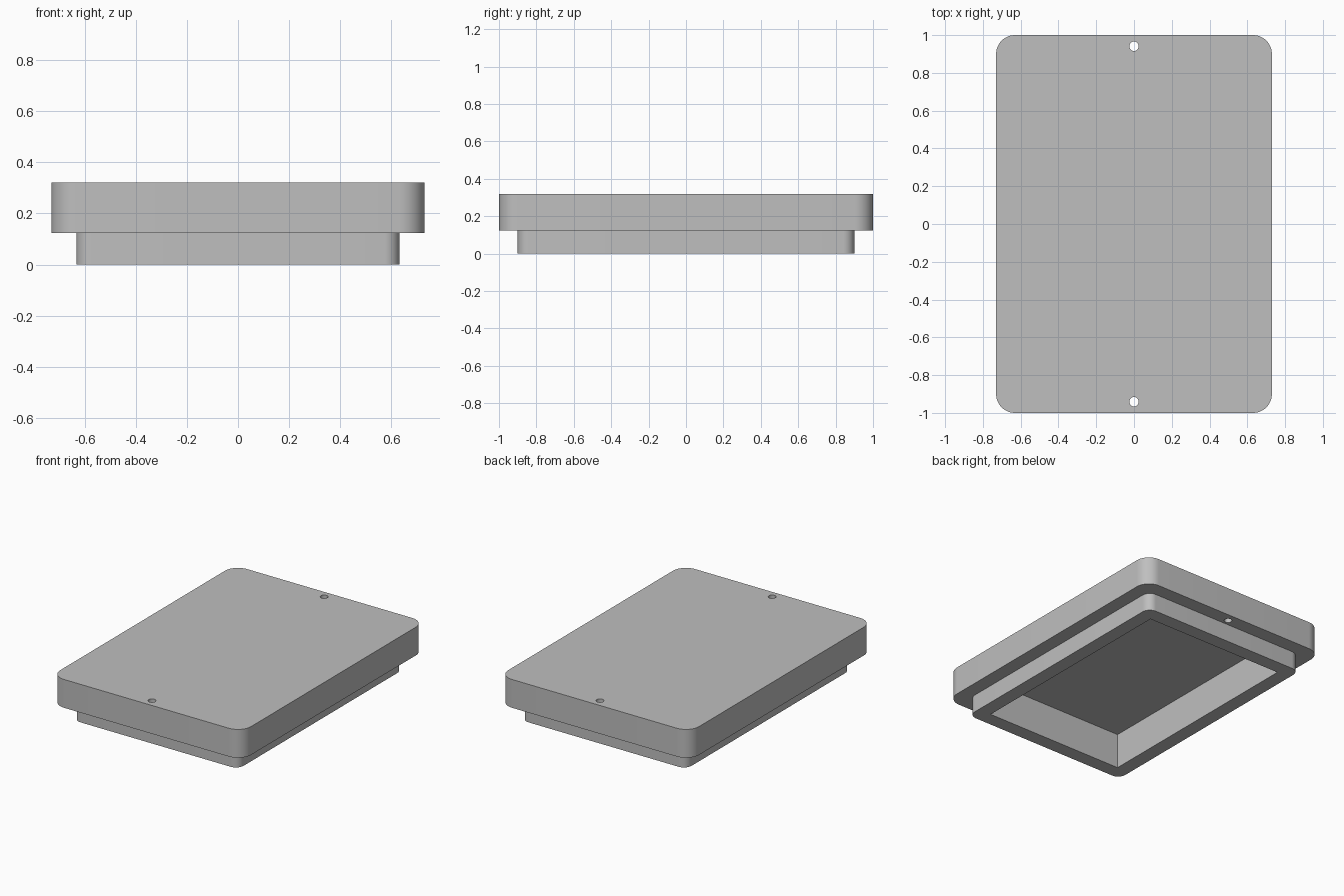
import bpy
import bmesh
from math import cos, sin, pi, radians

cube = bpy.data.objects.get("Cube")
if cube:
    bpy.data.objects.remove(cube, do_unlink=True)

# Heights
TOP, STEP, CEILING = 0.32, 0.124, 0.245

grey = bpy.data.materials.new("plain_grey")
grey.use_nodes = True
colour = (0.52, 0.52, 0.52, 1)
grey.diffuse_color = colour
grey.node_tree.nodes["Principled BSDF"].inputs["Base Color"].default_value = colour


def rounded_rectangle(half_x, half_y, radius, steps=12):
    """Outline points, counter-clockwise; radius 0 gives square corners."""
    if radius == 0:
        return [(half_x, half_y), (-half_x, half_y), (-half_x, -half_y), (half_x, -half_y)]
    points = []
    for quarter, (sx, sy) in enumerate([(1, 1), (-1, 1), (-1, -1), (1, -1)]):
        for i in range(steps + 1):
            a = (quarter + i / steps) * pi / 2
            points.append((sx * (half_x - radius) + radius * cos(a),
                           sy * (half_y - radius) + radius * sin(a)))
    return points


def circle(y, radius, steps=24):
    return [(radius * cos(2 * pi * i / steps), y + radius * sin(2 * pi * i / steps))
            for i in range(steps)]


bm = bmesh.new()


def wall(outline, z_low, z_high):
    """Vertical wall along an outline; returns its lower and upper edge loops."""
    low = [bm.verts.new((x, y, z_low)) for x, y in outline]
    high = [bm.verts.new((x, y, z_high)) for x, y in outline]
    n = len(outline)
    for i in range(n):
        j = (i + 1) % n
        bm.faces.new((low[i], low[j], high[j], high[i]))
    return [[bm.edges.get((ring[i], ring[(i + 1) % n])) for i in range(n)]
            for ring in (low, high)]


def cap(*loops):
    """Flat face between an outer loop and any inner loops."""
    bmesh.ops.triangle_fill(bm, use_beauty=True, normal=(0, 0, 1),
                            edges=[e for loop in loops for e in loop])


# Walls: wide cover, narrower rim, square pocket and two screw holes
cover_low, cover_high = wall(rounded_rectangle(0.73, 1.0, 0.1), STEP, TOP)
rim_low, rim_high = wall(rounded_rectangle(0.632, 0.9, 0.06), 0, STEP)
pocket_low, pocket_high = wall(rounded_rectangle(0.533, 0.8, 0), 0, CEILING)
holes = [wall(circle(side * 0.941, 0.025), STEP, TOP) for side in (-1, 1)]

# Flat faces: top, overhang underside, rim bottom and pocket ceiling
cap(cover_high, *[hole[1] for hole in holes])
cap(cover_low, rim_high, *[hole[0] for hole in holes])
cap(rim_low, pocket_low)
cap(pocket_high)
bmesh.ops.recalc_face_normals(bm, faces=bm.faces)

mesh = bpy.data.meshes.new("lid")
bm.to_mesh(mesh)
bm.free()
mesh.materials.append(grey)
lid = bpy.data.objects.new("lid", mesh)
bpy.context.collection.objects.link(lid)

# Smooth corners with crisp edges
bpy.ops.object.select_all(action="DESELECT")
lid.select_set(True)
bpy.context.view_layer.objects.active = lid
bpy.ops.object.shade_smooth_by_angle(angle=radians(30))
